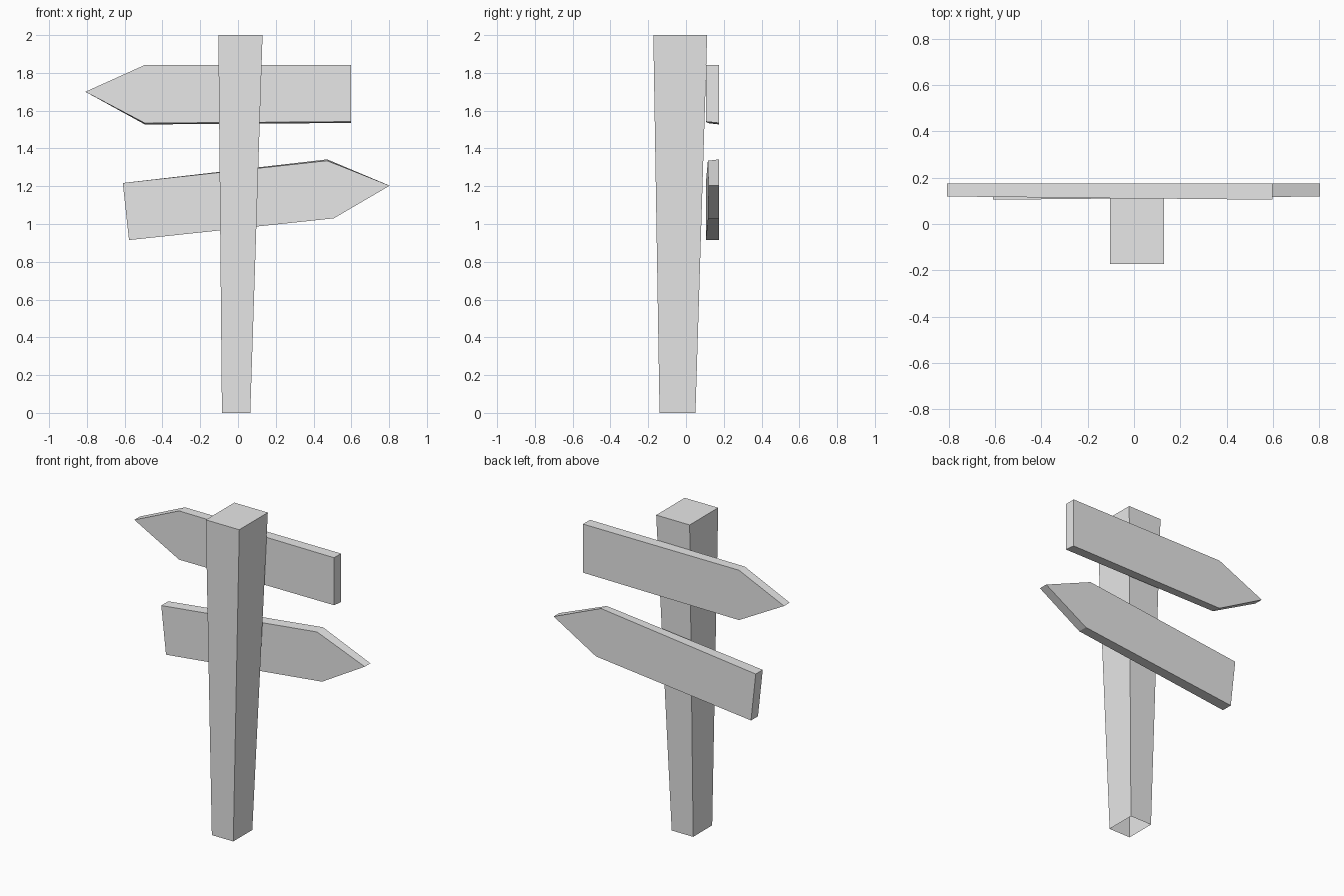
import bpy
import bmesh

cube = bpy.data.objects.get("Cube")
if cube:
    bpy.data.objects.remove(cube, do_unlink=True)

# Single plain grey material
GREY = (0.8, 0.8, 0.8, 1.0)
grey = bpy.data.materials.new("plain_grey")
grey.use_nodes = True
grey.diffuse_color = GREY
grey.node_tree.nodes["Principled BSDF"].inputs["Base Color"].default_value = GREY


def finish(name, bm):
    bmesh.ops.recalc_face_normals(bm, faces=bm.faces)
    mesh = bpy.data.meshes.new(name)
    bm.to_mesh(mesh)
    bm.free()
    mesh.materials.append(grey)
    obj = bpy.data.objects.new(name, mesh)
    bpy.context.collection.objects.link(obj)
    return obj


def loft(bm, ring_a, ring_b):
    """Join two matching rings of points with side faces."""
    a = [bm.verts.new(p) for p in ring_a]
    b = [bm.verts.new(p) for p in ring_b]
    for i in range(len(a)):
        j = (i + 1) % len(a)
        bm.faces.new((a[i], a[j], b[j], b[i]))
    return a, b


def rectangle(x0, x1, y0, y1, z):
    return [(x0, y0, z), (x1, y0, z), (x1, y1, z), (x0, y1, z)]


# Post: widens upward, capped on top, open underneath
bm = bmesh.new()
foot, head = loft(bm, rectangle(-0.085, 0.065, -0.14, 0.05, 0.0),
                  rectangle(-0.104, 0.13, -0.173, 0.112, 2.0))
bm.faces.new(head)
finish("post", bm)


def arrow_board(name, outline, side, inset):
    """Pointed plank; the front leans back slightly towards the tip.
    side picks the long edge (1 top, -1 bottom) that is inset on the front."""
    tip = max(outline, key=lambda p: abs(p[0]))
    direction = 1 if tip[0] > 0 else -1
    front = []
    for x, z in outline:
        y = 0.111 + 0.01 * x * direction
        edge = (z - tip[1]) * side > 0.05
        front.append((x, y, z - side * inset if edge else z))
    back = [(x, 0.175, z) for x, z in outline]
    bm = bmesh.new()
    a, b = loft(bm, front, back)
    bm.faces.new(a)
    bm.faces.new(b)
    return finish(name, bm)


# Upper board points to -x, lower board is tilted and points to +x
arrow_board("upper_arrow_board",
            [(-0.808, 1.70), (-0.493, 1.842), (0.598, 1.842),
             (0.598, 1.535), (-0.493, 1.527)], -1, 0.007)
arrow_board("lower_arrow_board",
            [(-0.61, 1.217), (0.472, 1.342), (0.803, 1.203),
             (0.507, 1.03), (-0.577, 0.915)], 1, 0.007)
